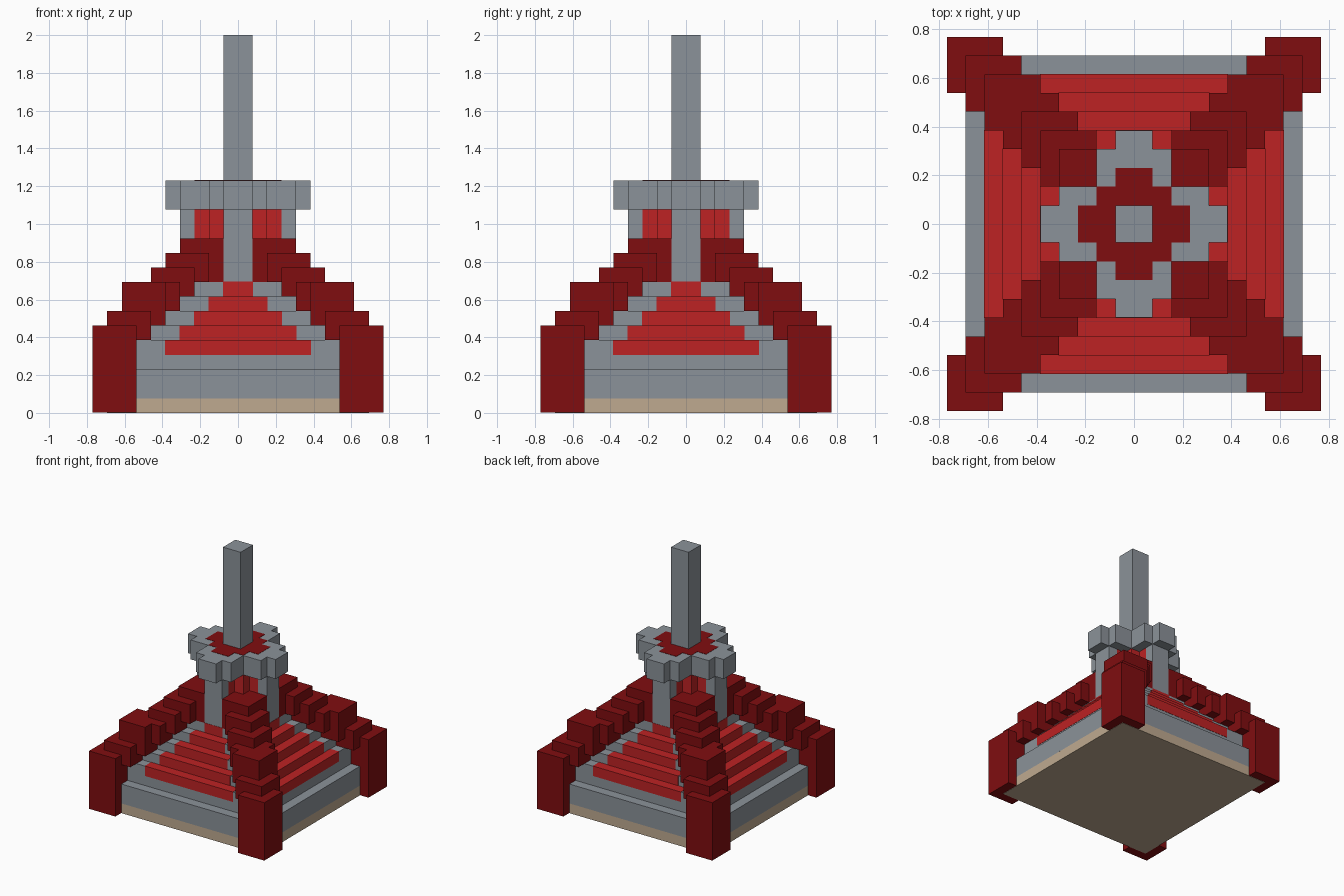
import bpy, bmesh

cube = bpy.data.objects.get("Cube")
if cube:
    bpy.data.objects.remove(cube, do_unlink=True)

U = 1 / 13   # one block; the model is 26 blocks tall
E = 0.002    # tiny offset that keeps coloured faces on top


def material(name, rgb):
    m = bpy.data.materials.new(name)
    m.use_nodes = True
    col = (*rgb, 1)
    m.diffuse_color = col
    m.node_tree.nodes["Principled BSDF"].inputs["Base Color"].default_value = col
    return m


GREY = material("stone grey", (0.258, 0.288, 0.319))
DARK = material("dark red", (0.216, 0.004, 0.005))
RED = material("bright red", (0.51, 0.016, 0.017))
TAN = material("sandstone", (0.52, 0.40, 0.28))


def prism(name, outline, z0, z1, mat):
    """Extrude an outline given in metres between two heights."""
    bm = bmesh.new()
    face = bm.faces.new([bm.verts.new((x, y, z0)) for x, y in outline])
    new = bmesh.ops.extrude_face_region(bm, geom=[face])["geom"]
    bmesh.ops.translate(bm, vec=(0, 0, z1 - z0),
                        verts=[v for v in new if isinstance(v, bmesh.types.BMVert)])
    bmesh.ops.recalc_face_normals(bm, faces=bm.faces)
    me = bpy.data.meshes.new(name)
    bm.to_mesh(me)
    bm.free()
    me.materials.append(mat)
    ob = bpy.data.objects.new(name, me)
    bpy.context.collection.objects.link(ob)
    return ob


def box(name, x0, x1, y0, y1, z0, z1, mat, grow=0.0):
    """Box in block units, optionally grown a little sideways and upwards."""
    x0, x1, y0, y1 = x0 * U - grow, x1 * U + grow, y0 * U - grow, y1 * U + grow
    return prism(name, [(x0, y0), (x1, y0), (x1, y1), (x0, y1)],
                 z0 * U, z1 * U + grow, mat)


def stepped(name, quadrant, z0, z1, mat, grow=0.0):
    """Prism from a quarter outline repeated by quarter turns."""
    pts, q = [], quadrant
    for _ in range(4):
        pts += q
        q = [(-y, x) for x, y in q]
    return prism(name, [(x * U, y * U) for x, y in pts], z0 * U, z1 * U + grow, mat)


# Base
box("sand_base", -9, 9, -9, 9, 0, 1, TAN)
box("stone_plinth", -9, 9, -9, 9, 1, 3, GREY)
box("stone_ledge", -8, 8, -8, 8, 3, 4, GREY)

# Roof tiers with a red band running across each pair of sides
for i in range(5):
    half, z, w = 8 - i, 4 + i, 5 - i
    box(f"roof_tier_{i + 1}", -half, half, -half, half, z, z + 1, GREY)
    box(f"red_band_x_{i + 1}", -half, half, -w, w, z, z + 1, RED, E)
    box(f"red_band_y_{i + 1}", -w, w, -half, half, z, z + 1, RED, E)

# Corner posts and ridge blocks: outer edge, bottom, top
RIDGE = [("corner_post", 10, 0.03, 6), ("ridge_block_1", 9, 5, 7),
         ("ridge_block_2", 8, 6, 9), ("ridge_block_3", 7, 7, 9),
         ("ridge_block_4", 6, 8, 10), ("ridge_block_5", 5, 9, 11),
         ("ridge_block_6", 4, 9, 12)]
CORNERS = [("front_right", -1, -1), ("front_left", 1, -1),
           ("back_right", -1, 1), ("back_left", 1, 1)]
for corner, sx, sy in CORNERS:
    for part, o, z0, z1 in RIDGE:
        xs = sorted((sx * o, sx * (o - 3)))
        ys = sorted((sy * o, sy * (o - 3)))
        box(f"{part}_{corner}", *xs, *ys, z0, z1, DARK)

# Tower core with four pillars
CORE = [(3, -1), (3, 1), (2, 1), (2, 2), (1, 2)]
stepped("tower_core", CORE, 9, 14, RED)
for s, side_x, side_y in ((-1, "right", "front"), (1, "left", "back")):
    a, b = sorted((s * 3, s * 4))
    box(f"pillar_{side_x}", a, b, -1, 1, 9, 14, GREY)
    box(f"pillar_{side_y}", -1, 1, a, b, 9, 14, GREY)

# Crown, its red floor and the mast
CROWN = [(5, -1), (5, 1), (4, 1), (4, 2), (2, 2), (2, 4), (1, 4)]
stepped("crown", CROWN, 14, 16, GREY)
stepped("crown_floor", CORE, 15.95, 16, DARK, E)
box("mast", -1, 1, -1, 1, 16, 26, GREY)
